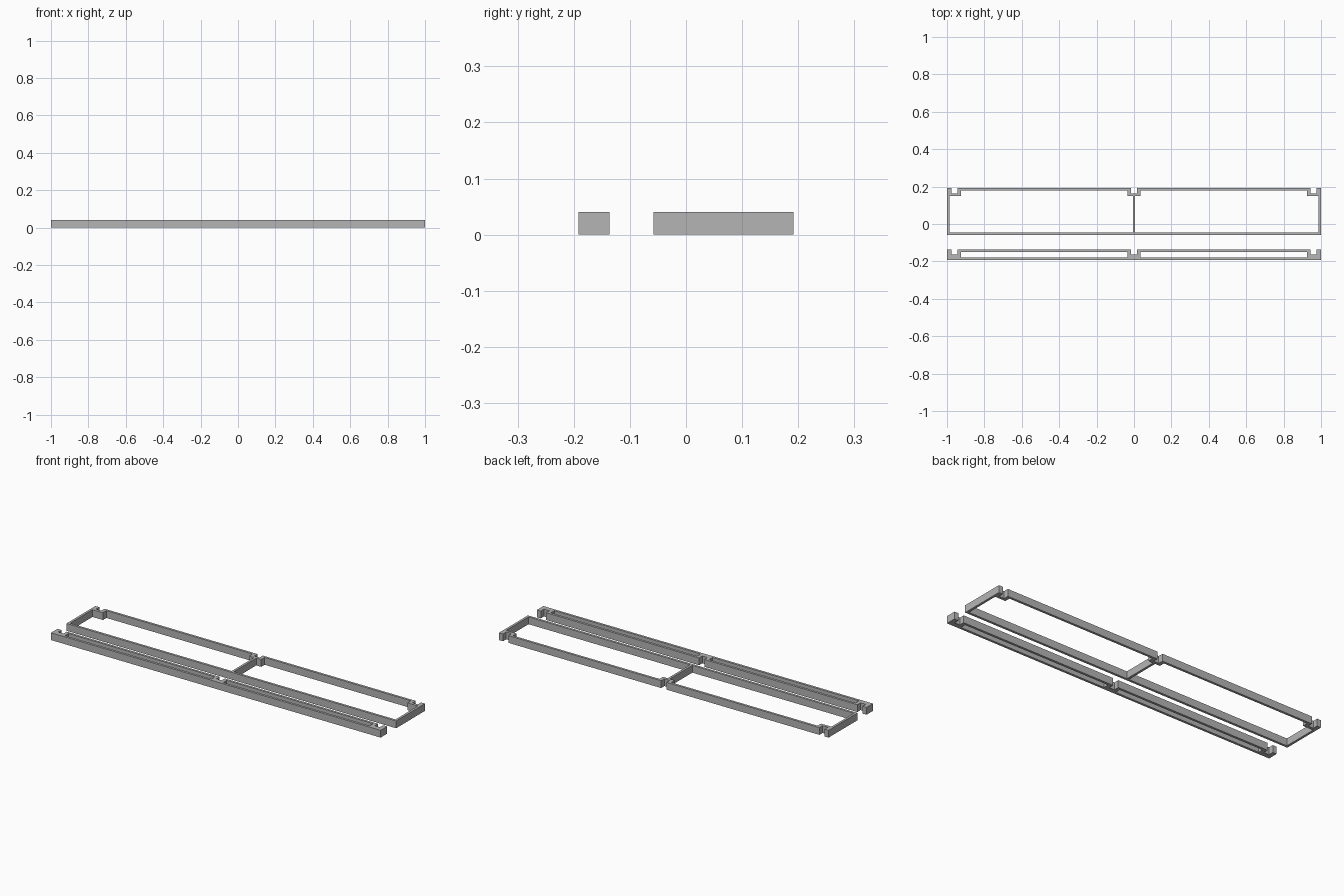
import bpy
import bmesh

cube = bpy.data.objects.get("Cube")
if cube:
    bpy.data.objects.remove(cube, do_unlink=True)

HEIGHT = 0.04
WALL = 0.013
NOTCH_CENTRES = (0.96, 0, -0.96)
NOTCH_HALF, NOTCH_DEPTH = 0.016, 0.028
BLOCK_HALF, BLOCK_DEPTH = 0.036, 0.043

grey = bpy.data.materials.new("mid grey")
grey.use_nodes = True
colour = (0.46, 0.46, 0.46, 1)
grey.diffuse_color = colour
grey.node_tree.nodes["Principled BSDF"].inputs["Base Color"].default_value = colour


def outer_outline(front, back):
    """Rectangle with three open notches along its back edge."""
    points = [(-1, front), (1, front), (1, back)]
    for c in NOTCH_CENTRES:
        right, left, floor = c + NOTCH_HALF, c - NOTCH_HALF, back - NOTCH_DEPTH
        points += [(right, back), (right, floor), (left, floor), (left, back)]
    return points + [(-1, back)]


def mirrored(points):
    return [[(s * x, y) for x, y in points] for s in (1, -1)]


def extruded_frame(name, outlines):
    """Fill nested outlines, extrude them and weld into one solid mesh."""
    curve = bpy.data.curves.new(name + " profile", 'CURVE')
    curve.dimensions = '2D'
    curve.fill_mode = 'BOTH'
    curve.extrude = HEIGHT / 2
    for points in outlines:
        spline = curve.splines.new('POLY')
        spline.points.add(len(points) - 1)
        for p, (x, y) in zip(spline.points, points):
            p.co = (x, y, 0, 1)
        spline.use_cyclic_u = True
    temp = bpy.data.objects.new(name + " profile", curve)
    bpy.context.collection.objects.link(temp)
    bpy.context.view_layer.update()
    evaluated = temp.evaluated_get(bpy.context.evaluated_depsgraph_get())
    mesh = bpy.data.meshes.new_from_object(evaluated)
    bpy.data.objects.remove(temp, do_unlink=True)

    bm = bmesh.new()
    bm.from_mesh(mesh)
    bmesh.ops.remove_doubles(bm, verts=bm.verts, dist=0.0005)
    bmesh.ops.translate(bm, verts=bm.verts, vec=(0, 0, HEIGHT / 2))
    bmesh.ops.recalc_face_normals(bm, faces=bm.faces)
    for f in bm.faces:
        f.smooth = False
    bm.to_mesh(mesh)
    bm.free()
    mesh.name = name
    mesh.materials.clear()
    mesh.materials.append(grey)
    obj = bpy.data.objects.new(name, mesh)
    bpy.context.collection.objects.link(obj)
    return obj


inner = BLOCK_HALF
outer = NOTCH_CENTRES[0] - BLOCK_HALF

# Wide frame: two bays, a middle rib and thick blocks around the notches
front, back = -0.058, 0.192
low, high, step = front + WALL, back - WALL, back - BLOCK_DEPTH
bay = [(WALL / 2, low), (1 - WALL, low), (1 - WALL, step), (outer, step),
       (outer, high), (inner, high), (inner, step), (WALL / 2, step)]
extruded_frame("wide_frame", [outer_outline(front, back)] + mirrored(bay))

# Narrow frame: two slim slots between solid notch blocks
front, back = -0.192, -0.136
low, high = front + WALL, back - WALL
slot = [(inner, low), (outer, low), (outer, high), (inner, high)]
extruded_frame("narrow_frame", [outer_outline(front, back)] + mirrored(slot))
